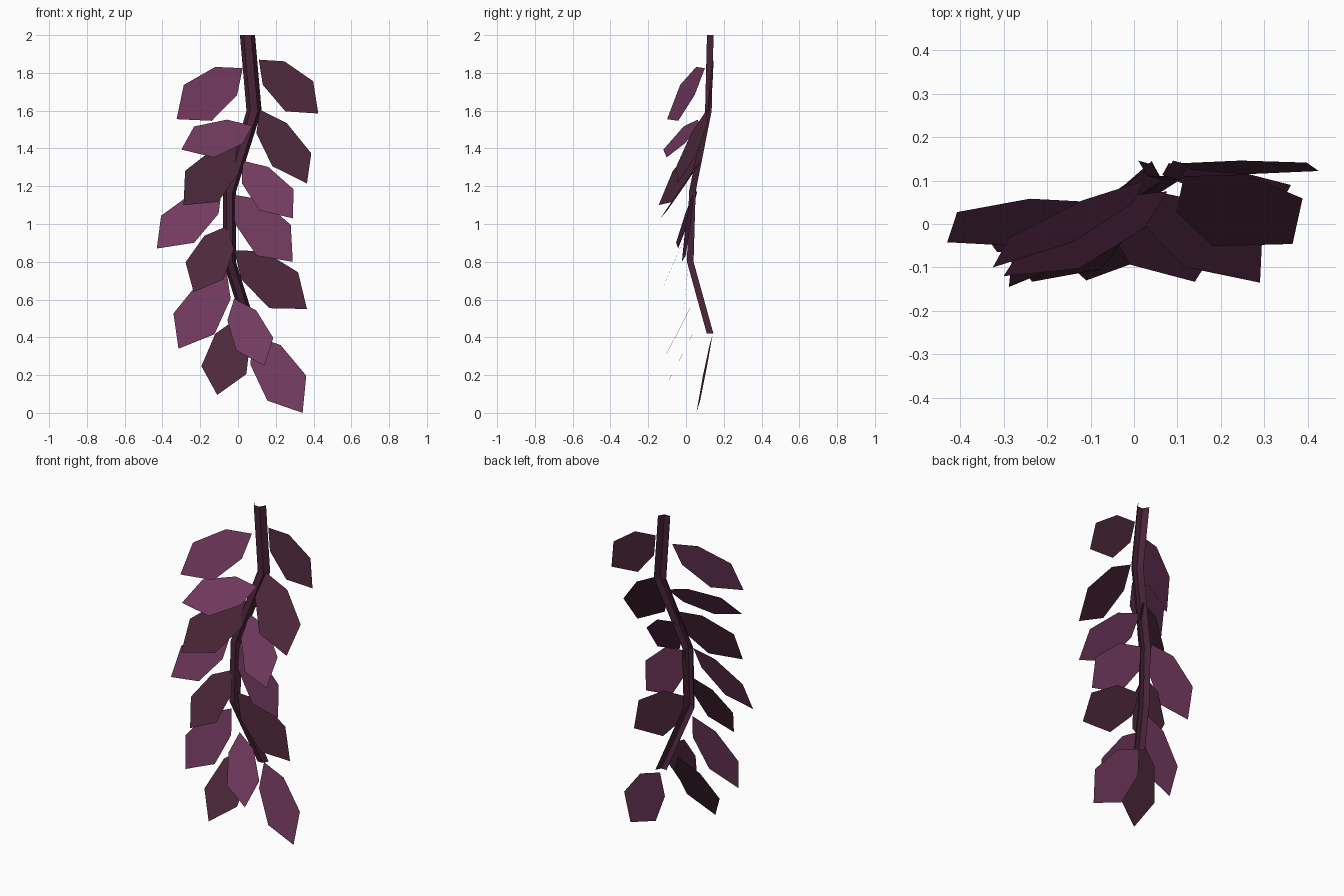
import bpy
from mathutils import Vector


def material(name, rgb):
    m = bpy.data.materials.new(name)
    m.diffuse_color = (*rgb, 1)
    return m


LIGHT = material("light_leaf", (0.17, 0.042, 0.115))
DARK = material("dark_leaf", (0.075, 0.021, 0.044))
STEM = material("stem", (0.065, 0.017, 0.04))


def add_mesh(name, verts, faces, mat):
    me = bpy.data.meshes.new(name)
    me.from_pydata(verts, [], faces)
    me.materials.append(mat)
    ob = bpy.data.objects.new(name, me)
    bpy.context.collection.objects.link(ob)
    return ob


# Stem: half-hexagon channel, open to the back, along a bent path
path = [(0.05, 0.128, 2.0), (0.085, 0.118, 1.6), (-0.045, 0.033, 1.17),
        (-0.045, 0.022, 0.8), (0.075, 0.127, 0.42)]
section = [(-0.04, 0.018), (-0.02, -0.017), (0.02, -0.017), (0.04, 0.018)]
verts, faces = [], []
for i, (x, y, z) in enumerate(path):
    k = 1 if i < 2 else 0.85
    verts += [(x + sx * k, y + sy, z) for sx, sy in section]
for r in range(len(path) - 1):
    for c in range(3):
        a = r * 4 + c
        faces.append((a, a + 4, a + 5, a + 1))
add_mesh("stem", verts, faces, STEM)

# Flat six-sided leaf from its base, tip and full width vector
OUTLINE = [(0, 0), (0.25, 0.39), (0.68, 0.5), (1, 0), (0.68, -0.5), (0.25, -0.39)]


def leaf(name, base, tip, width, mat):
    b, t, w = Vector(base), Vector(tip), Vector(width)
    pts = [b + (t - b) * u + w * v for u, v in OUTLINE]
    order = list(range(6))
    if (t - b).cross(w).y > 0:
        order.reverse()
    add_mesh(name, pts, [order], mat)


left = [
    (LIGHT, (0.025, 0.10, 1.825), (-0.325, -0.10, 1.555), (-0.148, 0.01, 0.19)),
    (LIGHT, (0.077, 0.075, 1.52), (-0.30, -0.12, 1.394), (-0.106, 0.09, 0.164)),
    (DARK, (0.01, 0.09, 1.41), (-0.288, -0.145, 1.10), (-0.175, 0.0, 0.164)),
    (LIGHT, (-0.085, 0.05, 1.19), (-0.43, -0.042, 0.87), (-0.175, 0.08, 0.143)),
    (DARK, (-0.055, 0.02, 0.99), (-0.235, -0.133, 0.64), (-0.201, 0.04, 0.09)),
    (LIGHT, (-0.06, 0.02, 0.75), (-0.315, -0.065, 0.34), (-0.217, 0.023, 0.111)),
    (DARK, (0.0, 0.08, 0.505), (-0.11, -0.13, 0.095), (-0.238, 0.021, 0.042)),
]
right = [
    (DARK, (0.11, 0.14, 1.87), (0.425, 0.122, 1.585), (0.147, 0.027, 0.16)),
    (DARK, (0.115, 0.11, 1.605), (0.365, -0.046, 1.215), (0.206, 0.11, 0.069)),
    (LIGHT, (0.024, 0.08, 1.335), (0.29, -0.135, 1.03), (0.18, 0.065, 0.111)),
    (LIGHT, (-0.025, 0.04, 1.155), (0.29, -0.022, 0.80), (0.18, 0.0, 0.164)),
    (DARK, (-0.02, 0.02, 0.86), (0.365, -0.012, 0.55), (0.153, 0.02, 0.19)),
    (LIGHT, (-0.02, 0.045, 0.605), (0.14, -0.133, 0.25), (0.196, 0.035, 0.067)),
    (LIGHT, (0.08, 0.14, 0.41), (0.342, 0.055, 0.0), (0.206, 0.015, 0.132)),
]
for side, rows in (("left", left), ("right", right)):
    for n, (mat, base, tip, width) in enumerate(rows, 1):
        leaf(f"{side}_leaf_{n}", base, tip, width, mat)
